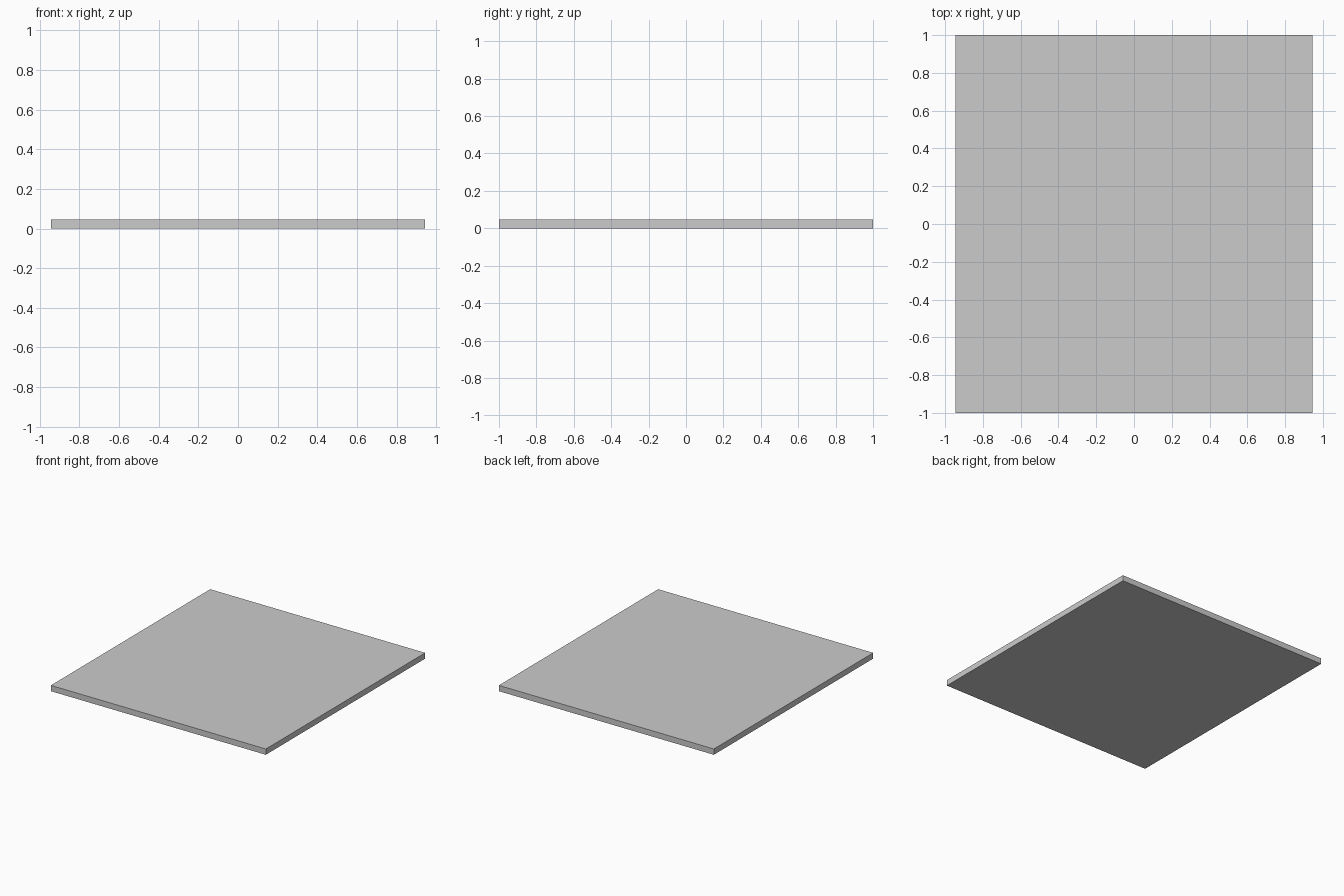
import bpy, bmesh

if "Cube" in bpy.data.objects:
    bpy.data.objects.remove(bpy.data.objects["Cube"])

W, L, H = 0.945, 1.0, 0.046      # half width, half length, thickness


def mirrored(x0, x1, y0, y1):
    """A rectangle and its half-turn copy."""
    return [(x0, x1, y0, y1), (-x1, -x0, -y1, -y0)]


# Stepped centre panel with its tabs and longer bars
centre = [(-0.665, 0.665, -0.5, 0.5),
          (-0.555, 0.555, -0.61, 0.61),
          (-0.445, 0.445, -0.72, 0.72),
          (-0.775, 0.775, -0.055, 0.055),
          (-0.11, 0.0, -0.83, 0.83)]
centre += mirrored(0.225, 0.33, 0.72, 0.945)

# Short strips running in from the outer edges
strips = mirrored(-0.805, -0.725, 0.735, L)[:1] + [(0.63, 0.72, -L, -0.735)]
strips += mirrored(0.677, W, 0.69, 0.78)

xs = sorted({-W, W} | {x for r in centre + strips for x in r[:2]})
ys = sorted({-L, L} | {y for r in centre + strips for y in r[2:]})


def inside(rects, x, y):
    return any(a < x < b and c < y < d for a, b, c, d in rects)


def slab(name, test, grey=None):
    """Flat part made of the grid cells that pass the test, solidified upward."""
    bm = bmesh.new()
    verts = {}

    def vert(x, y):
        if (x, y) not in verts:
            verts[x, y] = bm.verts.new((x, y, 0))
        return verts[x, y]

    for x0, x1 in zip(xs, xs[1:]):
        for y0, y1 in zip(ys, ys[1:]):
            if test((x0 + x1) / 2, (y0 + y1) / 2):
                bm.faces.new([vert(x0, y0), vert(x1, y0), vert(x1, y1), vert(x0, y1)])
    me = bpy.data.meshes.new(name)
    bm.to_mesh(me)
    bm.free()
    ob = bpy.data.objects.new(name, me)
    bpy.context.collection.objects.link(ob)
    mod = ob.modifiers.new("thickness", 'SOLIDIFY')
    mod.thickness = H
    mod.offset = 1
    if grey:
        mat = bpy.data.materials.new(name + "_grey")
        mat.diffuse_color = (grey, grey, grey, 1)
        mat.use_nodes = True
        mat.node_tree.nodes["Principled BSDF"].inputs["Base Color"].default_value = mat.diffuse_color
        me.materials.append(mat)
    return ob


slab("centre_panel", lambda x, y: inside(centre, x, y))
slab("edge_strips", lambda x, y: inside(strips, x, y))
slab("border", lambda x, y: not inside(centre + strips, x, y), 0.65)
